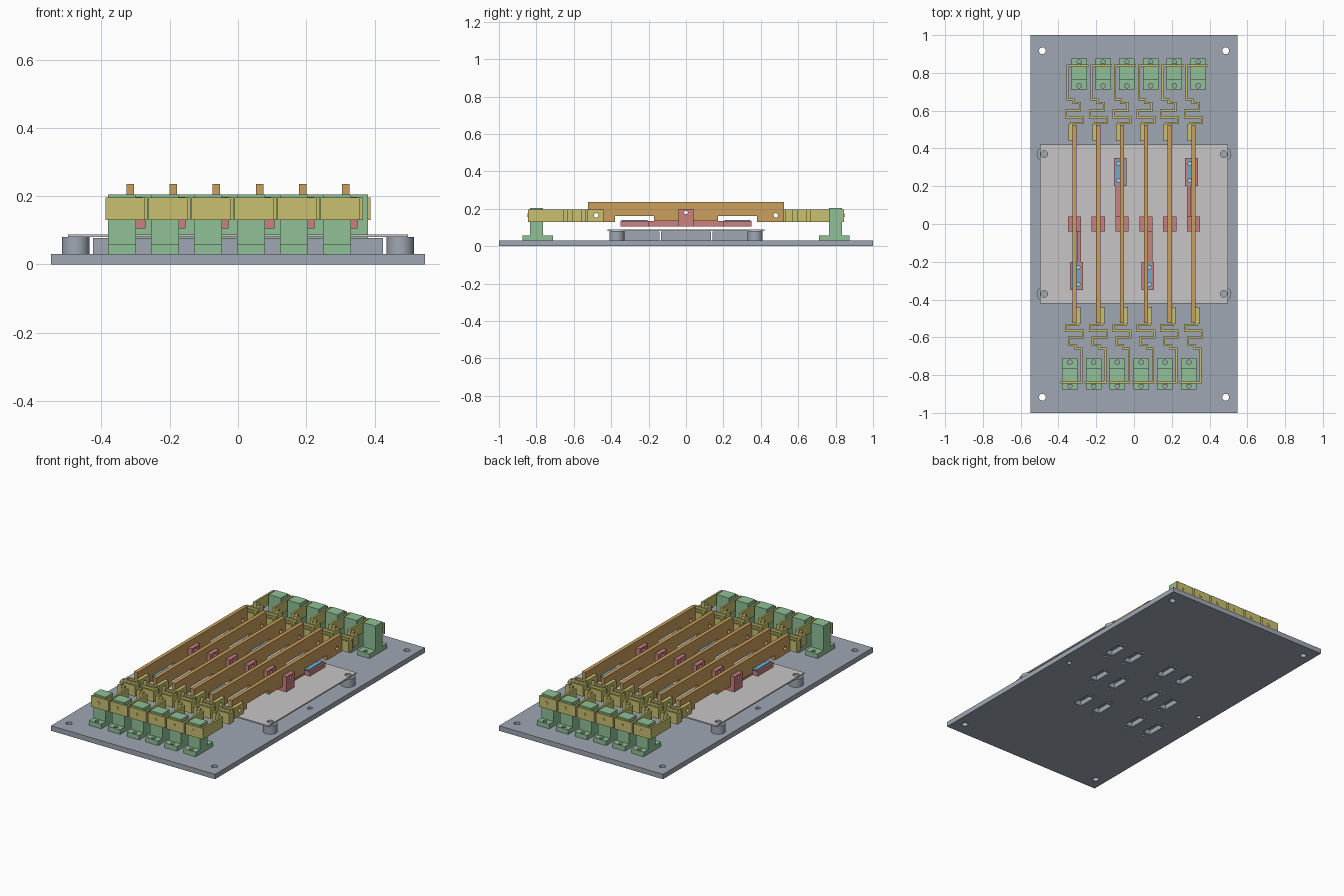
import bpy, bmesh, math
from mathutils import Matrix, Vector

if "Cube" in bpy.data.objects:
    bpy.data.objects.remove(bpy.data.objects["Cube"])


def make_material(name, r, g, b):
    m = bpy.data.materials.new(name)
    m.use_nodes = True
    m.diffuse_color = (r, g, b, 1)
    m.node_tree.nodes["Principled BSDF"].inputs["Base Color"].default_value = (r, g, b, 1)
    return m


GREY = make_material("slate grey", .35, .39, .45)
PALE = make_material("pale sheet", .58, .56, .57)
ORANGE = make_material("copper orange", .60, .35, .11)
YELLOW = make_material("brass yellow", .58, .53, .16)
GREEN = make_material("insulator green", .28, .53, .31)
RED = make_material("soft red", .60, .22, .22)
BLUE = make_material("sky blue", .16, .40, .61)

TURN = Matrix.Rotation(math.pi, 4, 'Z')
AXES = {'X': Matrix.Rotation(math.pi / 2, 4, 'Y'),
        'Y': Matrix.Rotation(math.pi / 2, 4, 'X'),
        'Z': Matrix.Identity(4)}


def box(bm, x, y, z):
    """Add a box given (min, max) on each axis."""
    mid = [(a + b) / 2 for a, b in (x, y, z)]
    size = [b - a for a, b in (x, y, z)]
    bmesh.ops.create_cube(bm, size=1, matrix=Matrix.Translation(mid) @ Matrix.Diagonal((*size, 1)))


def rod(bm, centre, r, length, axis='Z', n=24):
    bmesh.ops.create_cone(bm, cap_ends=True, segments=n, radius1=r, radius2=r, depth=length,
                          matrix=Matrix.Translation(centre) @ AXES[axis])


def finish(bm, name, mat, matrix=None):
    if matrix:
        bm.transform(matrix)
    mesh = bpy.data.meshes.new(name)
    bm.to_mesh(mesh)
    bm.free()
    ob = bpy.data.objects.new(name, mesh)
    bpy.context.scene.collection.objects.link(ob)
    if mat:
        mesh.materials.append(mat)
    return ob


def apply_modifiers(ob):
    deps = bpy.context.evaluated_depsgraph_get()
    deps.update()
    ob.data = bpy.data.meshes.new_from_object(ob.evaluated_get(deps))
    ob.modifiers.clear()


def cut(ob, cutter_bm):
    """Cut the cutter's shapes out of the object."""
    cutter = finish(cutter_bm, "cutter", None)
    cutter.hide_render = True
    mod = ob.modifiers.new("holes", 'BOOLEAN')
    mod.object = cutter
    mod.solver = 'EXACT'
    apply_modifiers(ob)
    bpy.data.objects.remove(cutter)


CORNERS = [(sx, sy) for sx in (-1, 1) for sy in (-1, 1)]
PITCH = .126
BLADES = [(i - 2.5) * PITCH for i in range(6)]
# Row of each actuator along y: -1 front, 0 middle, 1 back
ROWS = [-1, 0, 1, -1, 0, 1]
ROW_Y = .275
ACTUATORS = [(x - r * .01, r * ROW_Y) for x, r in zip(BLADES, ROWS)]

# Base plate with mounting holes and paired slots
bm = bmesh.new()
box(bm, (-.547, .547), (-1, 1), (0, .03))
base = finish(bm, "base_plate", GREY)
bm = bmesh.new()
for sx, sy in CORNERS:
    rod(bm, (sx * .485, sy * .917, .015), .018, .2)
for sx in (-1, 1):
    rod(bm, (sx * .48, 0, .015), .014, .2)
for x, y in ACTUATORS:
    for s in (-1, 1):
        cx = x + s * .067
        box(bm, (cx - .024, cx + .024), (y - .055, y + .055), (-.1, .1))
        for t in (-1, 1):
            rod(bm, (cx, y + t * .085, .015), .008, .2, n=12)
cut(base, bm)

# Standoffs
for sx, sy in CORNERS:
    bm = bmesh.new()
    rod(bm, (sx * .475, sy * .37, .055), .04, .05, n=40)
    ob = finish(bm, "standoff", GREY)
    bpy.ops.object.select_all(action='DESELECT')
    ob.select_set(True)
    bpy.context.view_layer.objects.active = ob
    bpy.ops.object.shade_smooth_by_angle()

# Actuator bodies under the cover sheet
for x, y in ACTUATORS:
    bm = bmesh.new()
    box(bm, (x - .12, x + .12), (y - .134, y + .134), (.03, .078))
    finish(bm, "actuator_body", GREY)

# Cover sheet
bm = bmesh.new()
box(bm, (-.497, .497), (-.42, .42), (.08, .088))
sheet = finish(bm, "cover_sheet", PALE)
bm = bmesh.new()
for sx, sy in CORNERS:
    rod(bm, (sx * .475, sy * .37, .085), .018, .05)
cut(sheet, bm)

# Blades: one side profile, mirrored about y = 0
half = [(.17, .135), (.17, .16), (.38, .16), (.38, .13), (.525, .13), (.525, .235)]
profile = half + [(-y, z) for y, z in reversed(half)]
for x in BLADES:
    bm = bmesh.new()
    face = bm.faces.new([bm.verts.new((x - .011, y, z)) for y, z in profile])
    out = bmesh.ops.extrude_face_region(bm, geom=[face])["geom"]
    bmesh.ops.translate(bm, vec=Vector((.022, 0, 0)),
                        verts=[v for v in out if isinstance(v, bmesh.types.BMVert)])
    bmesh.ops.recalc_face_normals(bm, faces=bm.faces)
    blade = finish(bm, "blade", ORANGE)
    bm = bmesh.new()
    for y, z, r in ((-.48, .165, .012), (0, .18, .01), (.48, .165, .012)):
        rod(bm, (x, y, z), r, .1, 'X', 16)
    cut(blade, bm)

# Red clevises, and the arms and pads that reach the outer actuators
for x, row in zip(BLADES, ROWS):
    bm = bmesh.new()
    for s in (-1, 1):
        a, b = sorted((x + s * .011, x + s * .035))
        box(bm, (a, b), (-.04, .04), (.105, .198))
    clevis = finish(bm, "clevis", RED)
    bm = bmesh.new()
    rod(bm, (x, 0, .18), .01, .2, 'X', 16)
    cut(clevis, bm)
    bm = bmesh.new()
    box(bm, (x - .011, x + .011), (-.04, .04), (.105, .135))
    finish(bm, "clevis_bridge", RED)
    if not row:
        continue
    matrix = TURN if row > 0 else None
    lx = -x if row > 0 else x
    bm = bmesh.new()
    box(bm, (lx + .012, lx + .034), (-.2, -.04), (.105, .135))
    finish(bm, "lever_arm", RED, matrix)
    for name, mat, w, span, z in (("lever_pad", RED, .034, (-.35, -.2), (.105, .134)),
                                  ("pad_inlay", BLUE, .023, (-.345, -.205), (.134, .14))):
        bm = bmesh.new()
        box(bm, (lx + .01 - w, lx + .01 + w), span, z)
        ob = finish(bm, name, mat, matrix)
        bm = bmesh.new()
        for y in (-.32, -.23):
            rod(bm, (lx + .02, y, .12), .009, .1, n=16)
        bm.transform(matrix or Matrix.Identity(4))
        cut(ob, bm)

# Terminals and springs at the front, repeated at the back by a half turn
spring = [(.018, -.525), (.018, -.535), (-.045, -.535), (-.045, -.565), (.045, -.565),
          (.045, -.6), (-.03, -.6), (-.03, -.64), (.005, -.64), (.005, -.66),
          (.037, -.66), (.037, -.84), (-.073, -.84)]
for end, matrix in (("front", None), ("back", TURN)):
    for x in BLADES:
        # Insulator block: foot and column
        c = x - .025
        bm = bmesh.new()
        box(bm, (c - .041, c + .041), (-.875, -.71), (.03, .058))
        foot = finish(bm, end + "_terminal_foot", GREEN, matrix)
        bm = bmesh.new()
        for y in (-.857, -.732):
            rod(bm, (c, y, .05), .012, .1, n=16)
        bm.transform(matrix or Matrix.Identity(4))
        cut(foot, bm)
        bm = bmesh.new()
        box(bm, (c - .041, c + .041), (-.834, -.765), (.058, .205))
        finish(bm, end + "_terminal_column", GREEN, matrix)
        # Folded spring strip
        bm = bmesh.new()
        low = [bm.verts.new((x + a, b, .13)) for a, b in spring]
        high = [bm.verts.new((x + a, b, .196)) for a, b in spring]
        for i in range(len(spring) - 1):
            bm.faces.new((low[i], low[i + 1], high[i + 1], high[i]))
        strip = finish(bm, end + "_spring_strip", YELLOW, matrix)
        mod = strip.modifiers.new("thickness", 'SOLIDIFY')
        mod.thickness, mod.offset, mod.use_even_offset = .011, 0, True
        apply_modifiers(strip)
        # Contact pad on the blade
        bm = bmesh.new()
        box(bm, (x + .011, x + .032), (-.53, -.44), (.13, .196))
        pad = finish(bm, end + "_contact_pad", YELLOW, matrix)
        bm = bmesh.new()
        rod(bm, (x + .02, -.48, .165), .012, .1, 'X', 16)
        bm.transform(matrix or Matrix.Identity(4))
        cut(pad, bm)
        # Terminal screw head
        bm = bmesh.new()
        rod(bm, (c, -.846, .165), .01, .005, 'Y', 16)
        finish(bm, end + "_terminal_screw", YELLOW, matrix)
